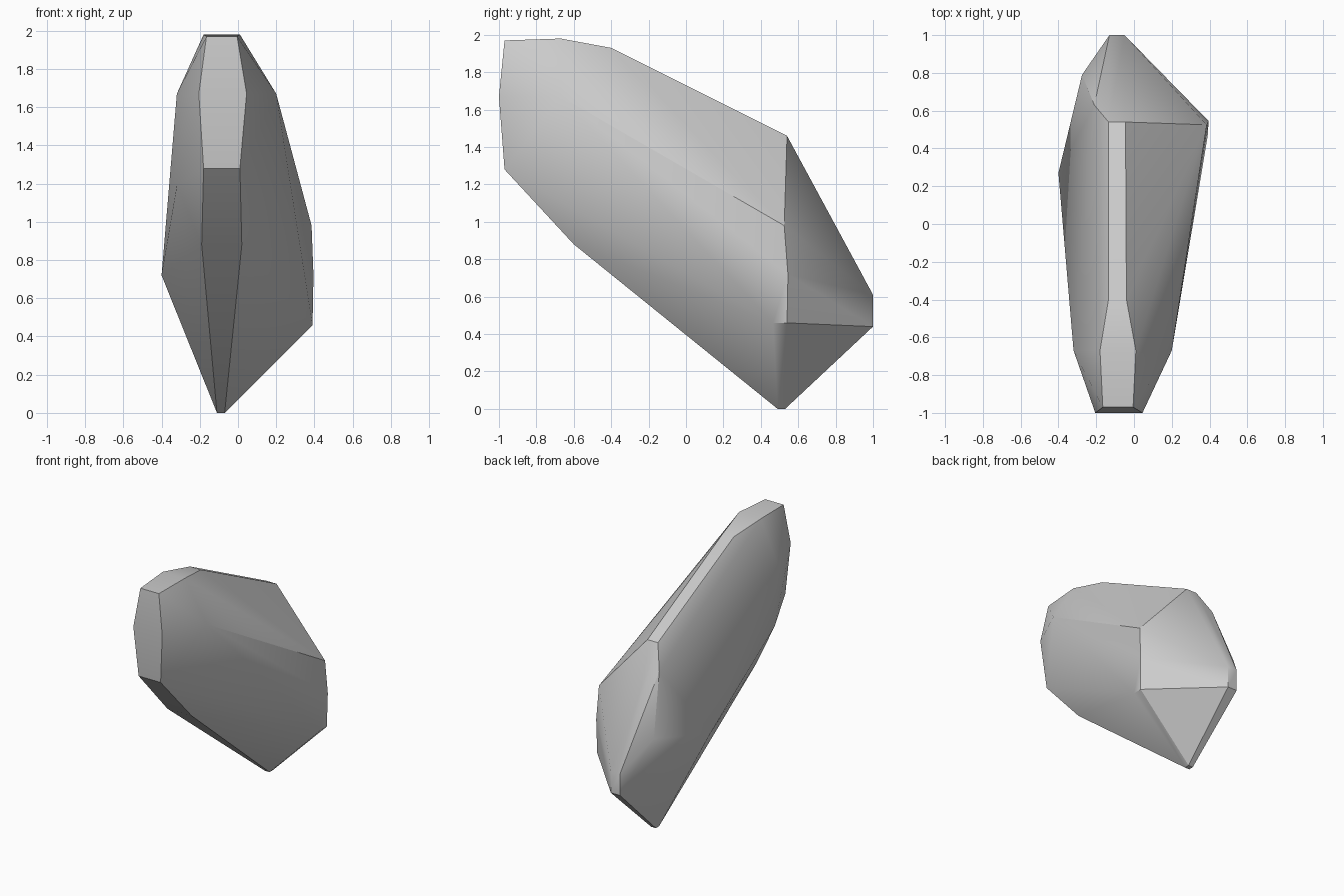
import bpy
import bmesh
import math

cube = bpy.data.objects.get("Cube")
if cube:
    bpy.data.objects.remove(cube, do_unlink=True)

# Stone colour
stone = bpy.data.materials.new("grey_stone")
stone.use_nodes = True
grey = (0.6, 0.6, 0.6, 1.0)
stone.diffuse_color = grey
bsdf = next(n for n in stone.node_tree.nodes if n.type == 'BSDF_PRINCIPLED')
bsdf.inputs["Base Color"].default_value = grey
bsdf.inputs["Roughness"].default_value = 0.8

# Narrow rim strip around the rock: y, z, right x, left x
rim = [
    (-0.97, 1.97, -0.165, -0.005),
    (-0.67, 1.98, -0.18, 0.01),
    (-0.40, 1.93, -0.135, -0.04),
    (0.54, 1.46, -0.135, -0.045),
    (1.00, 0.61, -0.13, -0.05),
    (1.00, 0.44, -0.13, -0.05),
    (0.53, 0.00, -0.11, -0.07),
    (0.49, 0.00, -0.11, -0.07),
    (-0.60, 0.88, -0.19, 0.02),
    (-0.97, 1.28, -0.18, 0.01),
    (-1.00, 1.67, -0.205, 0.045),
]

# Corners of the two broad flanks
left_flank = [
    (0.20, -0.67, 1.67), (0.385, 0.525, 0.98), (0.395, 0.545, 0.72),
    (0.39, 0.54, 0.46), (0.39, 0.465, 0.46),
]
right_flank = [
    (-0.32, -0.67, 1.67), (-0.32, -0.64, 1.19), (-0.40, 0.27, 0.72),
    (-0.275, 0.79, 0.84), (-0.21, 0.63, 1.29),
]

# Faceted rock body wrapped around the rim and flanks
bm = bmesh.new()
for y, z, x0, x1 in rim:
    for x in (x0, x1):
        bm.verts.new((x, y, z))
for co in left_flank + right_flank:
    bm.verts.new(co)
hull = bmesh.ops.convex_hull(bm, input=bm.verts[:])
loose = {g for key in ("geom_interior", "geom_unused") for g in hull[key]
         if isinstance(g, bmesh.types.BMVert)}
bmesh.ops.delete(bm, geom=list(loose), context='VERTS')
bmesh.ops.dissolve_limit(bm, angle_limit=math.radians(1),
                         verts=bm.verts[:], edges=bm.edges[:])
bmesh.ops.recalc_face_normals(bm, faces=bm.faces[:])

mesh = bpy.data.meshes.new("rock")
bm.to_mesh(mesh)
bm.free()
rock = bpy.data.objects.new("rock", mesh)
bpy.context.collection.objects.link(rock)
mesh.materials.append(stone)

# Soft facets with crisp main edges
bpy.ops.object.select_all(action='DESELECT')
rock.select_set(True)
bpy.context.view_layer.objects.active = rock
bpy.ops.object.shade_smooth_by_angle(angle=math.radians(30))
